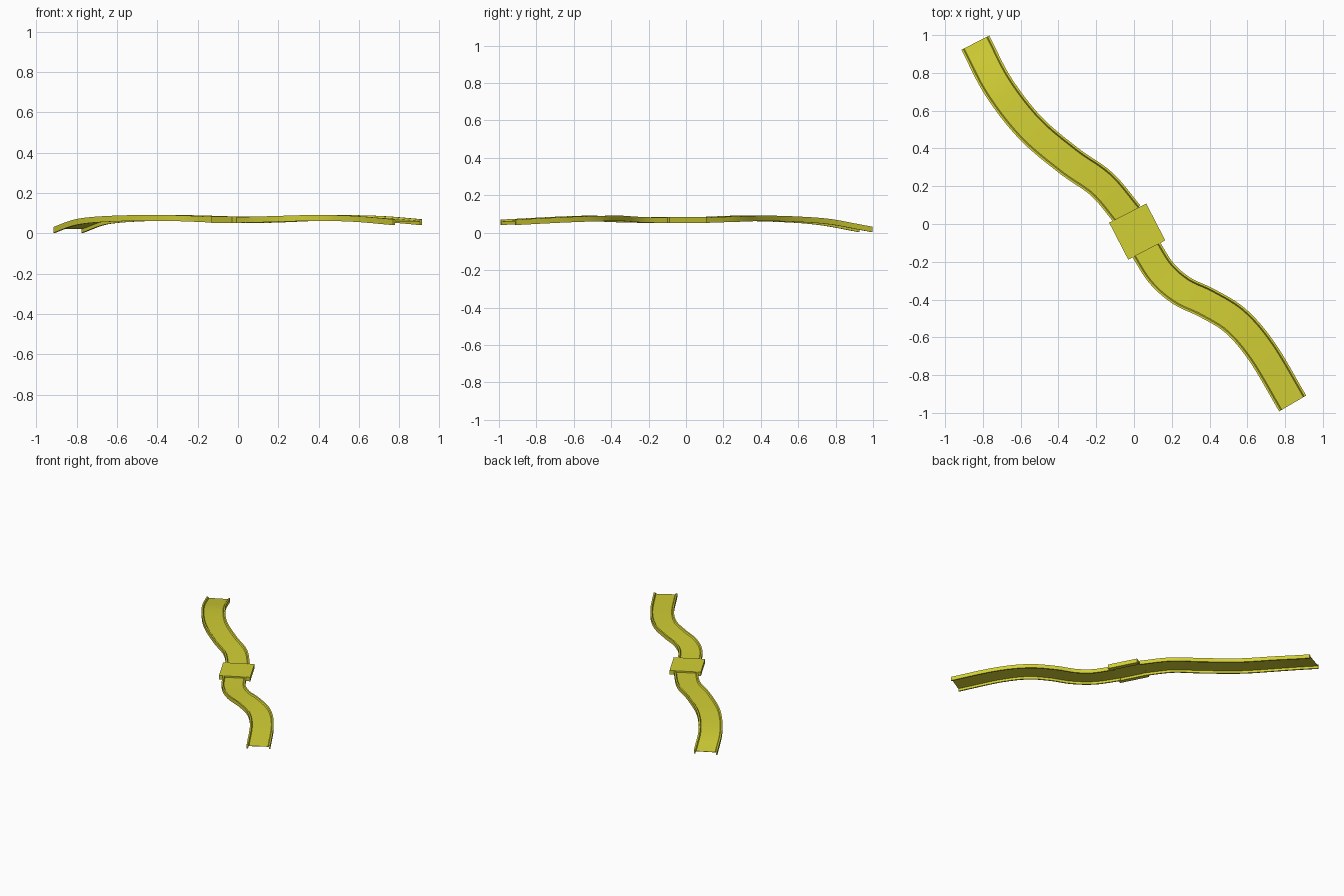
import bpy
import bmesh
from mathutils import Vector

cube = bpy.data.objects.get("Cube")
if cube:
    bpy.data.objects.remove(cube, do_unlink=True)

# Single yellow material
COLOUR = (0.65, 0.63, 0.035, 1)
yellow = bpy.data.materials.new("yellow")
yellow.use_nodes = True
yellow.diffuse_color = COLOUR
yellow.node_tree.nodes["Principled BSDF"].inputs["Base Color"].default_value = COLOUR

# Half of the channel section (side, height): floor, rim, outer wall, skirt, underside
HALF = [(0.066, -0.009), (0.072, 0), (0.083, 0), (0.083, -0.029),
        (0.073, -0.029), (0.073, -0.011)]
SECTION = HALF + [(-s, h) for s, h in reversed(HALF)]
SLOPES = (0, len(SECTION) - 2)


def smooth_path(points, steps=10):
    """Catmull-Rom path through the points."""
    p = [Vector(q) for q in points]
    p = [2 * p[0] - p[1]] + p + [2 * p[-1] - p[-2]]
    path = []
    for a, b, c, d in zip(p, p[1:], p[2:], p[3:]):
        for i in range(steps):
            t = i / steps
            path.append(0.5 * (2 * b + (c - a) * t + (2 * a - 5 * b + 4 * c - d) * t**2
                               + (3 * b - a - 3 * c + d) * t**3))
    return path + [p[-2]]


def finish(name, bm):
    mesh = bpy.data.meshes.new(name)
    bm.to_mesh(mesh)
    bm.free()
    mesh.materials.append(yellow)
    obj = bpy.data.objects.new(name, mesh)
    bpy.context.collection.objects.link(obj)
    return obj


def channel(name, points):
    """Sweep the section along a path, keeping it upright."""
    path = smooth_path(points)
    bm = bmesh.new()
    rings = []
    for i, centre in enumerate(path):
        along = path[min(i + 1, len(path) - 1)] - path[max(i - 1, 0)]
        side = Vector((-along.y, along.x, 0)).normalized()
        rings.append([bm.verts.new(centre + side * s + Vector((0, 0, h)))
                      for s, h in SECTION])
    n = len(SECTION)
    slopes = []
    for r, q in zip(rings, rings[1:]):
        for k in range(n):
            face = bm.faces.new((r[k], r[(k + 1) % n], q[(k + 1) % n], q[k]))
            if k in SLOPES:
                slopes.append(face)
    # End caps: the floor slab and the two side walls
    for ring in (rings[0], rings[-1]):
        bm.faces.new([ring[k] for k in (0, 5, 6, 11)])
        bm.faces.new(ring[0:6])
        bm.faces.new(ring[6:12])
    bmesh.ops.recalc_face_normals(bm, faces=bm.faces)
    bmesh.ops.reverse_faces(bm, faces=slopes)
    return finish(name, bm)


channel("back_channel", [
    (-0.84, 0.96, 0.032), (-0.72, 0.73, 0.073), (-0.55, 0.51, 0.088),
    (-0.345, 0.335, 0.091), (-0.17, 0.21, 0.087), (-0.03, 0.045, 0.081)])
channel("front_channel", [
    (0.055, -0.12, 0.081), (0.145, -0.26, 0.083), (0.255, -0.355, 0.087),
    (0.39, -0.42, 0.091), (0.54, -0.515, 0.09), (0.68, -0.68, 0.084),
    (0.84, -0.95, 0.07)])

# Wider joining deck between the two channels, open underneath
bm = bmesh.new()
centre = Vector((0.017, -0.04, 0))
along = Vector((0.46, -0.89, 0)).normalized()
side = Vector((-along.y, along.x, 0))
DECK = [(-0.105, 0.083), (-0.12, 0.083), (-0.12, 0.052), (-0.085, 0.052),
        (-0.085, 0.07), (0.085, 0.07), (0.085, 0.052), (0.12, 0.052),
        (0.12, 0.083), (0.105, 0.083)]
loop = [bm.verts.new(centre - along * 0.11 + side * s * 0.92 + Vector((0, 0, z)))
        for s, z in DECK]
start = bm.faces.new(loop)
end = bmesh.ops.extrude_face_region(bm, geom=[start], use_keep_orig=True)
bmesh.ops.translate(bm, vec=along * 0.22,
                    verts=[v for v in end["geom"] if isinstance(v, bmesh.types.BMVert)])
bmesh.ops.recalc_face_normals(bm, faces=bm.faces)
finish("joining_deck", bm)
